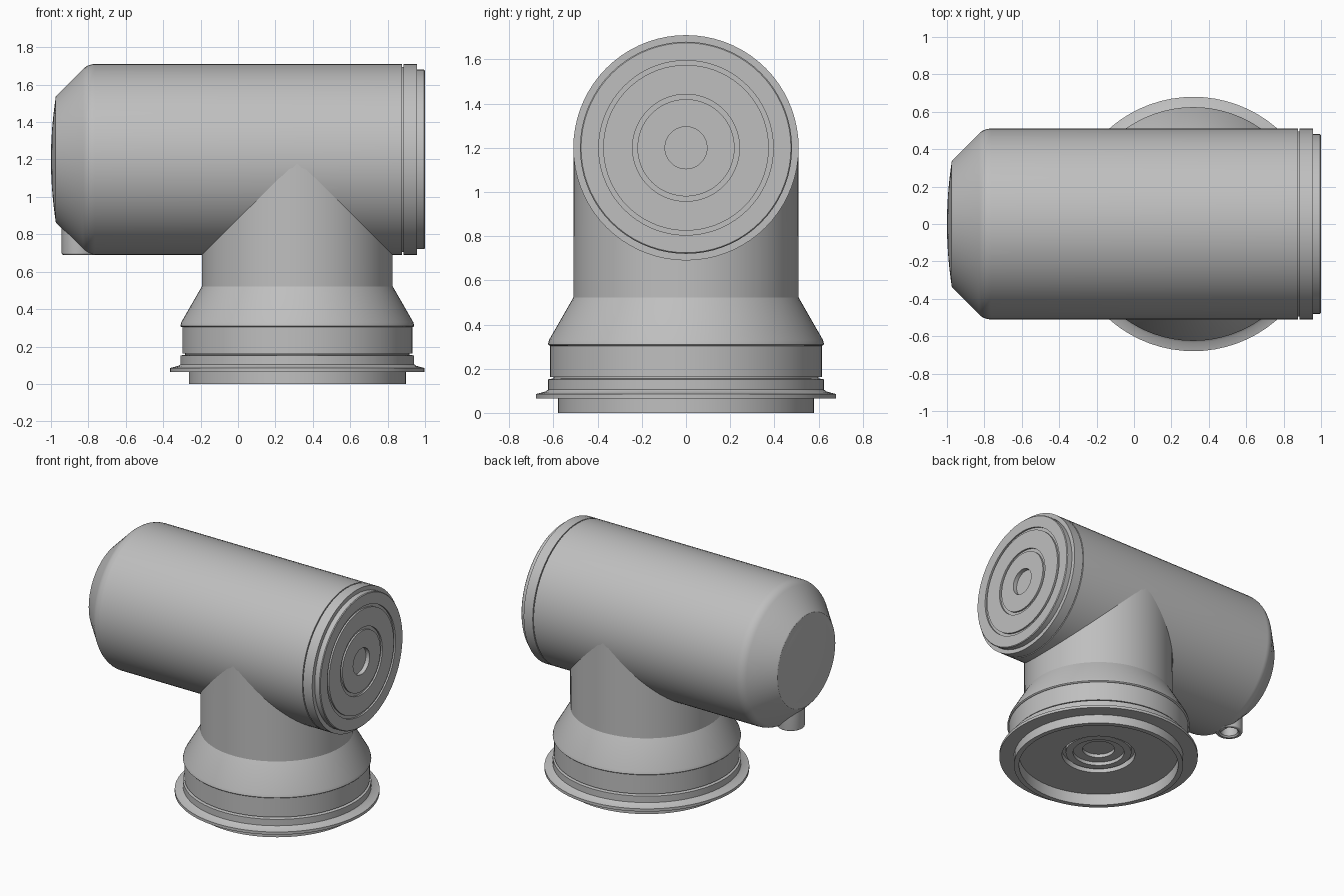
import bpy, bmesh
from math import radians, pi, cos, sin
from mathutils import Matrix

cube = bpy.data.objects.get("Cube")
if cube:
    bpy.data.objects.remove(cube, do_unlink=True)

SIDES = 72
AXIS_Z = 1.2      # height of the horizontal barrel
STEM_X = 0.317    # centre of the vertical branch
R = 0.51          # shared pipe radius

grey = bpy.data.materials.new("light_grey")
grey.use_nodes = True
colour = (0.52, 0.52, 0.52, 1)
grey.diffuse_color = colour
grey.node_tree.nodes["Principled BSDF"].inputs["Base Color"].default_value = colour


def lathe(name, profile, matrix, closed=False, sides=SIDES):
    """Revolve (radius, height) points round z, then place with the matrix."""
    bm = bmesh.new()
    verts = [bm.verts.new((r, 0, h)) for r, h in profile]
    ring = verts + verts[:1] if closed else verts
    edges = [bm.edges.new(pair) for pair in zip(ring, ring[1:])]
    bmesh.ops.spin(bm, geom=verts + edges, cent=(0, 0, 0), axis=(0, 0, 1),
                   angle=2 * pi, steps=sides, use_merge=True)
    bmesh.ops.remove_doubles(bm, verts=bm.verts, dist=1e-4)
    bmesh.ops.recalc_face_normals(bm, faces=bm.faces)
    mesh = bpy.data.meshes.new(name)
    bm.to_mesh(mesh)
    bm.free()
    mesh.transform(matrix)
    mesh.materials.append(grey)
    obj = bpy.data.objects.new(name, mesh)
    bpy.context.collection.objects.link(obj)
    bpy.ops.object.select_all(action="DESELECT")
    obj.select_set(True)
    bpy.context.view_layer.objects.active = obj
    bpy.ops.object.shade_smooth_by_angle(angle=radians(25))
    return obj


def arc(centre, radius, start, end, steps):
    """Rounded corner points in the profile plane, angles in degrees."""
    angles = [radians(start + (end - start) * i / steps) for i in range(steps + 1)]
    return [(centre[0] + radius * cos(a), centre[1] + radius * sin(a)) for a in angles]


def groove(outer, inner, face, depth):
    """A shallow ring channel in a flat face, from outside inwards."""
    return [(outer, face), (outer, face - depth), (inner, face - depth), (inner, face)]


along_x = Matrix.Translation((0, 0, AXIS_Z)) @ Matrix.Rotation(pi / 2, 4, "Y")
stem = Matrix.Translation((STEM_X, 0, 0))

# Horizontal barrel: shallow dome, tapered shoulder and straight wall
dome = [(0.33 * i / 8, -1 + 0.025 * (i / 8) ** 2) for i in range(9)]
knuckle = arc((0.325, -0.955), 0.022, -70, -45, 3)
shoulder = arc((R - 0.09, -0.765), 0.09, -45, 0, 6)
lathe("barrel", dome + knuckle + shoulder + [(R, 0.878), (0, 0.878)], along_x)

# Collar at the open end, parted from the barrel by a thin gap
lathe("end_collar", [(0, 0.87), (0.495, 0.87), (0.495, 0.885), (R, 0.885),
                     (R, 0.958), (0, 0.958)], along_x)

# End plug with two ring channels and a central recess
lathe("end_plug", [(0, 0.95), (0.48, 0.95), (0.48, 0.995), (0.475, 1.0)]
      + groove(0.395, 0.375, 1.0, 0.012) + groove(0.242, 0.22, 1.0, 0.012)
      + [(0.095, 1.0), (0.095, 0.97), (0, 0.97)], along_x)

# Vertical branch flaring out to the base
lathe("branch_and_flare", [(0, 0.30), (0.60, 0.30), (0.62, 0.305), (0.625, 0.31),
                           (0.62, 0.33), (R, 0.522), (R - 0.001, AXIS_Z),
                           (0, AXIS_Z)], stem)

# Straight band between the flare and the flange
lathe("base_band", [(0, 0.15), (0.60, 0.15), (0.60, 0.163), (0.615, 0.163),
                    (0.615, 0.303), (0, 0.303)], stem)

# Flange, lower lip and stepped underside recess
lathe("base_flange", [(0, 0.20), (0.11, 0.20), (0.11, 0.125), (0.175, 0.125),
                      (0.175, 0.10), (0.225, 0.10), (0.225, 0.125), (0.25, 0.125),
                      (0.25, 0.085), (0.545, 0.085), (0.545, 0), (0.58, 0),
                      (0.58, 0.065), (0.68, 0.065), (0.68, 0.085), (0.635, 0.097),
                      (0.625, 0.105), (0.625, 0.152), (0.60, 0.156),
                      (0.60, 0.22), (0, 0.22)], stem)

# Small hollow spout under the tapered end
lip = arc((0.083, 0.70), 0.010, 0, -90, 4)
lathe("drain_spout", [(0.093, 0.95)] + lip + [(0.07, 0.69), (0.06, 0.70), (0.06, 0.95)],
      Matrix.Translation((-0.85, 0, 0)), closed=True, sides=32)
